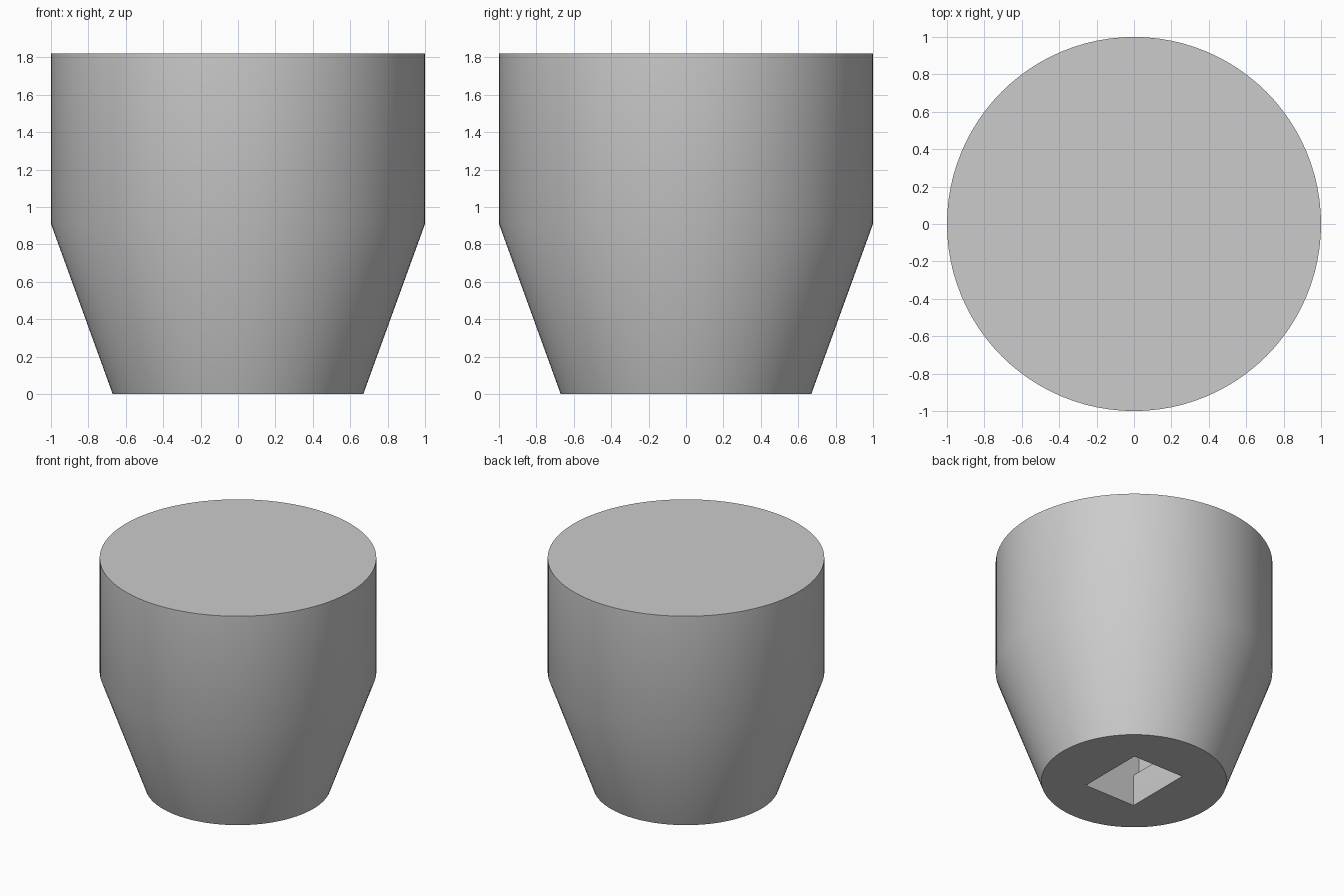
import bpy, bmesh
from math import sin, cos, pi, radians

if "Cube" in bpy.data.objects:
    bpy.data.objects.remove(bpy.data.objects["Cube"], do_unlink=True)

SEGMENTS = 96
SOCKET_HALF_X, SOCKET_HALF_Y = 0.225, 0.273
LIP_HEIGHT, LIP_RADIUS, SOCKET_TOP = 0.23, 0.05, 0.91

grey = bpy.data.materials.new("plain_grey")
grey.use_nodes = True
grey.diffuse_color = (0.6, 0.6, 0.6, 1)
grey.node_tree.nodes["Principled BSDF"].inputs["Base Color"].default_value = grey.diffuse_color


def make_object(name, bm):
    bmesh.ops.recalc_face_normals(bm, faces=bm.faces)
    mesh = bpy.data.meshes.new(name)
    bm.to_mesh(mesh)
    bm.free()
    mesh.materials.append(grey)
    obj = bpy.data.objects.new(name, mesh)
    bpy.context.collection.objects.link(obj)
    return obj


# Knob body: tapered foot below a straight cylinder
bm = bmesh.new()
rings = []
for radius, z in [(0.67, 0), (1, 0.91), (1, 1.82)]:
    angles = [2 * pi * i / SEGMENTS for i in range(SEGMENTS)]
    rings.append([bm.verts.new((radius * cos(a), radius * sin(a), z)) for a in angles])
for low, high in zip(rings, rings[1:]):
    for i in range(SEGMENTS):
        j = (i + 1) % SEGMENTS
        bm.faces.new((low[i], low[j], high[j], high[i]))
bm.faces.new(rings[0])
bm.faces.new(rings[-1])
knob = make_object("knob_body", bm)

# Socket cutter: rectangular slot that widens above a rounded lip
side = [(SOCKET_HALF_X, -0.1)]
for i in range(7):
    a = i * pi / 12
    side.append((SOCKET_HALF_X + LIP_RADIUS * (1 - cos(a)), LIP_HEIGHT + LIP_RADIUS * sin(a)))
side.append((SOCKET_HALF_X + LIP_RADIUS, SOCKET_TOP))
profile = side + [(-x, z) for x, z in reversed(side)]
bm = bmesh.new()
face = bm.faces.new([bm.verts.new((x, -SOCKET_HALF_Y, z)) for x, z in profile])
extruded = bmesh.ops.extrude_face_region(bm, geom=[face])["geom"]
bmesh.ops.translate(bm, vec=(0, 2 * SOCKET_HALF_Y, 0),
                    verts=[v for v in extruded if isinstance(v, bmesh.types.BMVert)])
cutter = make_object("socket_cutter", bm)
cutter.hide_render = True

# Cut the socket into the foot, then smooth the round sides
cut = knob.modifiers.new("socket", "BOOLEAN")
cut.operation = "DIFFERENCE"
cut.solver = "EXACT"
cut.object = cutter
bpy.ops.object.select_all(action="DESELECT")
bpy.context.view_layer.objects.active = knob
knob.select_set(True)
bpy.ops.object.modifier_apply(modifier=cut.name)
bpy.data.objects.remove(cutter, do_unlink=True)
bpy.ops.object.shade_smooth_by_angle(angle=radians(30))
